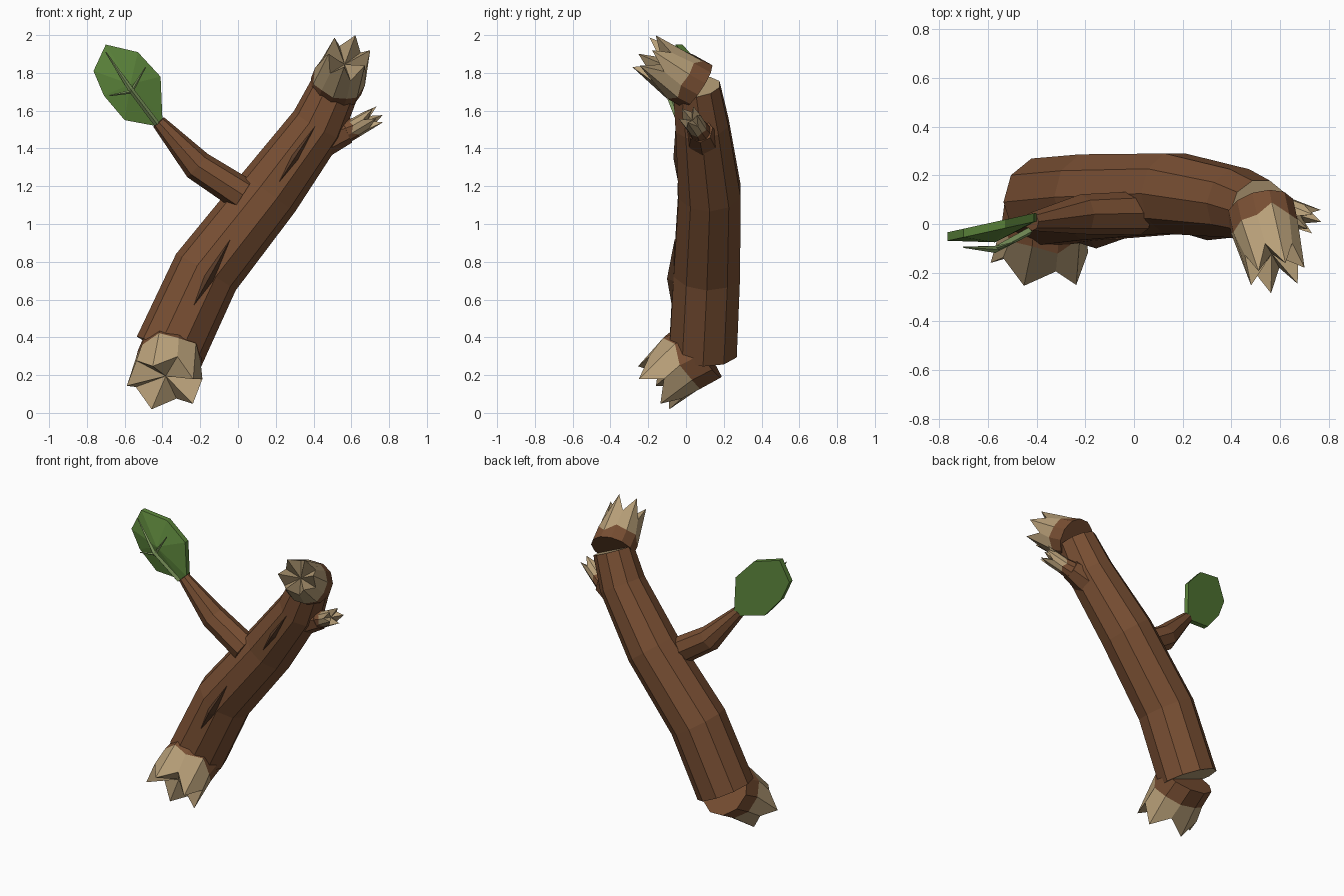
import bpy, bmesh, random
from math import cos, sin, pi, radians
from mathutils import Vector as V

if "Cube" in bpy.data.objects:
    bpy.data.objects.remove(bpy.data.objects["Cube"])

random.seed(4)


def material(name, rgb):
    m = bpy.data.materials.new(name)
    m.diffuse_color = (*rgb, 1)
    m.use_nodes = True
    m.node_tree.nodes["Principled BSDF"].inputs["Base Color"].default_value = m.diffuse_color
    return m


BARK = material("bark", (0.19, 0.078, 0.033))
DARK = material("dark_bark", (0.10, 0.045, 0.022))
WOOD = material("wood", (0.48, 0.35, 0.19))
LEAF = material("leaf_green", (0.11, 0.24, 0.045))
VEIN = material("vein_green", (0.22, 0.33, 0.12))


def finish(bm, name, mats):
    bmesh.ops.recalc_face_normals(bm, faces=bm.faces[:])
    me = bpy.data.meshes.new(name)
    bm.to_mesh(me)
    bm.free()
    for m in mats:
        me.materials.append(m)
    ob = bpy.data.objects.new(name, me)
    bpy.context.collection.objects.link(ob)
    return ob


def frame(t, ref):
    t = t.normalized()
    u = V(ref).cross(t).normalized()
    return u, t.cross(u)


def ring(bm, c, r, u, v, n, phase=0.0, wide=1.0):
    return [bm.verts.new(c + r * (u * cos(2 * pi * k / n + phase) + v * wide * sin(2 * pi * k / n + phase)))
            for k in range(n)]


def bridge(bm, a, b, mat):
    n = len(a)
    for k in range(n):
        bm.faces.new((a[k], a[(k + 1) % n], b[(k + 1) % n], b[k])).material_index = mat


def tube(name, path, n, mats, ref=(0, 1, 0)):
    """Faceted tube through (x, y, z, radius) points; the end caps use the last material."""
    bm = bmesh.new()
    pts = [V(p[:3]) for p in path]
    rings = []
    for i, p in enumerate(path):
        a = pts[i] - pts[i - 1] if i else V()
        b = pts[i + 1] - pts[i] if i + 1 < len(pts) else V()
        u, v = frame(a.normalized() + b.normalized(), ref)
        rings.append(ring(bm, pts[i], p[3], u, v, n))
    for a, b in zip(rings, rings[1:]):
        bridge(bm, a, b, 0)
    for r in (rings[0], rings[-1]):
        bm.faces.new(r).material_index = len(mats) - 1
    return finish(bm, name, mats)


def splinter(name, base, mid, tip, radii, n, phase=0.0, wide=1.2, ref=(1, 0, 0)):
    """Broken end: short bark collar, then a crown of pale wood spikes with a sunken middle."""
    bm = bmesh.new()
    base, mid, tip = V(base), V(mid), V(tip)
    u, v = frame(tip - base, ref)
    a = ring(bm, base, radii[0], u, v, n, phase)
    b = ring(bm, mid, radii[1], u, v, n, phase)
    crown = ring(bm, tip, radii[2], u, v, n, phase, wide)
    for k in range(n):
        f = random.uniform(-0.05, 0.05)
        if k % 2:
            f -= 0.48
        else:  # bark edge runs up and down between the spikes
            b[k].co -= (tip - mid) * random.uniform(0.0, 0.25)
        crown[k].co += (tip - mid) * f
    bridge(bm, a, b, 0)
    bridge(bm, b, crown, 1)
    c = bm.verts.new(mid.lerp(tip, 0.5))
    for k in range(n):
        bm.faces.new((crown[k], crown[(k + 1) % n], c)).material_index = 1
    bm.faces.new(a)
    return finish(bm, name, [BARK, WOOD])


def sliver(name, a, b, width, height):
    """Raised dark bark ridge facing the front."""
    bm = bmesh.new()
    a, b = V(a), V(b)
    side = (b - a).cross(V((0, 1, 0))).normalized() * width / 2
    m = a.lerp(b, 0.45)
    back = bm.verts.new(m + V((0, 0.05, 0)))
    front = bm.verts.new(m + V((0, -height, 0)))
    rim = [bm.verts.new(p) for p in (a, m + side, b, m - side)]
    for k in range(4):
        for apex in (front, back):
            bm.faces.new((rim[k], rim[(k + 1) % 4], apex))
    return finish(bm, name, [DARK])


# Main log
tube("log", [(-0.365, 0.09, 0.325, 0.188), (-0.17, 0.11, 0.745, 0.185), (0.165, 0.125, 1.17, 0.173),
             (0.425, 0.085, 1.525, 0.148), (0.515, 0.055, 1.725, 0.13)], 10, [BARK, WOOD])

# Broken ends of the log
splinter("lower_broken_end", (-0.36, 0.09, 0.32), (-0.37, -0.02, 0.265), (-0.395, -0.18, 0.125),
         (0.17, 0.175, 0.148), 10, -0.33, 1.32)
splinter("upper_broken_end", (0.52, 0.06, 1.73), (0.54, -0.03, 1.78), (0.59, -0.215, 1.91),
         (0.14, 0.14, 0.108), 12, radians(165), 1.08)

# Bark ridges
sliver("lower_bark_ridge", (-0.25, -0.07, 0.54), (-0.04, -0.06, 0.92), 0.055, 0.035)
sliver("upper_bark_ridge", (0.21, -0.04, 1.21), (0.41, -0.055, 1.52), 0.04, 0.02)

# Side branch carrying the leaf
tube("leaf_branch", [(0.025, 0.045, 1.155, 0.09), (-0.215, 0.04, 1.31, 0.082), (-0.42, 0.01, 1.54, 0.038)],
     8, [BARK])

# Small broken twig
tube("twig", [(0.44, 0.09, 1.44, 0.095), (0.58, 0.075, 1.495, 0.068)], 7, [BARK])
splinter("twig_broken_end", (0.56, 0.075, 1.485), (0.63, 0.055, 1.515), (0.74, 0.01, 1.58),
         (0.062, 0.052, 0.05), 10, 0, 1.1, (0, 1, 0))

# Leaf: outline in x, z; flat back, slightly domed front
outline = [(-0.70, 1.95), (-0.53, 1.91), (-0.41, 1.78), (-0.40, 1.55),
           (-0.44, 1.52), (-0.60, 1.55), (-0.71, 1.68), (-0.765, 1.81)]
bm = bmesh.new()
back = [bm.verts.new((x, -0.035 + 0.22 * (x + 0.77), z)) for x, z in outline]
front = [bm.verts.new(w.co + V((0, -0.035, 0))) for w in back]
bridge(bm, back, front, 0)
bm.faces.new(back)
centre = bm.verts.new((-0.57, -0.075, 1.74))
for k in range(8):
    bm.faces.new((front[k], front[(k + 1) % 8], centre))
finish(bm, "leaf", [LEAF])

# Leaf veins
tube("main_vein", [(-0.43, -0.03, 1.53, 0.016), (-0.57, -0.105, 1.715, 0.014), (-0.70, -0.095, 1.91, 0.003)],
     4, [VEIN])
for name, end in (("right_vein", (-0.49, -0.075, 1.83)), ("left_vein", (-0.68, -0.095, 1.68))):
    tube(name, [(-0.565, -0.10, 1.70, 0.01), (*end, 0.003)], 4, [VEIN])
